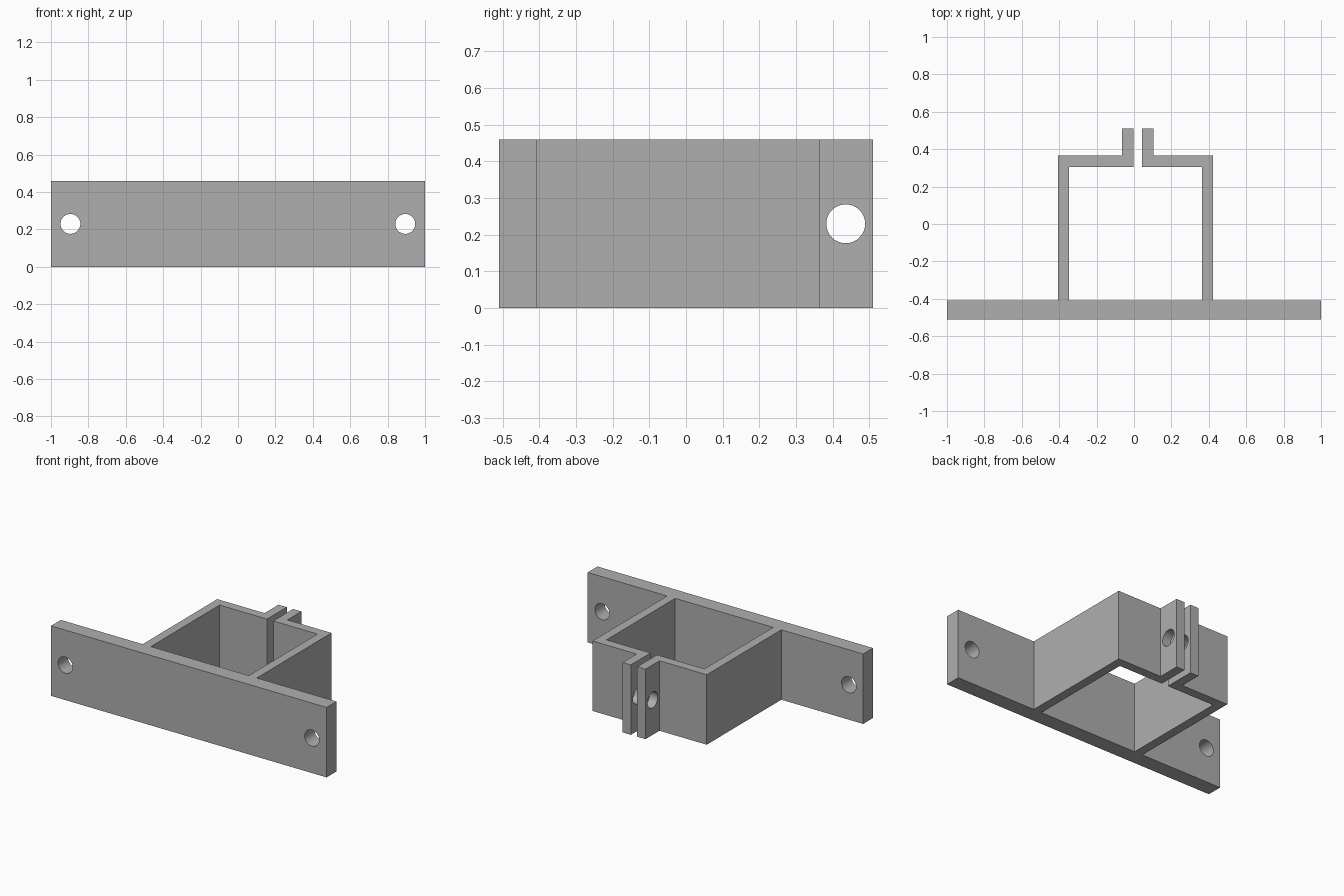
import bpy
import bmesh
import math

cube = bpy.data.objects.get("Cube")
if cube:
    bpy.data.objects.remove(cube, do_unlink=True)

HEIGHT = 0.459
HOLE_R = 0.053
FRONT, PLATE_BACK = -0.51, -0.408
WALL_IN, WALL_OUT, TAB_END = 0.305, 0.365, 0.51

grey = bpy.data.materials.new("plain grey")
grey.use_nodes = True
colour = (0.43, 0.43, 0.43, 1)
grey.diffuse_color = colour
grey.node_tree.nodes["Principled BSDF"].inputs["Base Color"].default_value = colour


def clamp_side(outer, inner, tab_outer, tab_inner):
    """Outline of one clamp arm, from the plate out to the tab and back inside."""
    return [(outer, PLATE_BACK), (outer, WALL_OUT), (tab_outer, WALL_OUT),
            (tab_outer, TAB_END), (tab_inner, TAB_END), (tab_inner, WALL_IN),
            (inner, WALL_IN), (inner, PLATE_BACK)]


def extrude_outline(name, points, height):
    bm = bmesh.new()
    face = bm.faces.new([bm.verts.new((x, y, 0)) for x, y in points])
    grown = bmesh.ops.extrude_face_region(bm, geom=[face])["geom"]
    top = [v for v in grown if isinstance(v, bmesh.types.BMVert)]
    bmesh.ops.translate(bm, verts=top, vec=(0, 0, height))
    bmesh.ops.recalc_face_normals(bm, faces=bm.faces)
    mesh = bpy.data.meshes.new(name)
    bm.to_mesh(mesh)
    bm.free()
    obj = bpy.data.objects.new(name, mesh)
    bpy.context.collection.objects.link(obj)
    return obj


def drill(body, x, y, length, rotation):
    """Cut a round bolt hole at mid height."""
    bpy.ops.mesh.primitive_cylinder_add(vertices=48, radius=HOLE_R, depth=length,
                                        location=(x, y, HEIGHT / 2), rotation=rotation)
    cutter = bpy.context.object
    cutter.name = "hole_cutter"
    cutter.hide_render = True
    mod = body.modifiers.new("bolt_hole", 'BOOLEAN')
    mod.operation = 'DIFFERENCE'
    mod.solver = 'EXACT'
    mod.object = cutter
    bpy.context.view_layer.objects.active = body
    bpy.ops.object.modifier_apply(modifier=mod.name)
    bpy.data.objects.remove(cutter, do_unlink=True)


# Mounting plate with the split square clamp, as one extruded outline
right_arm = clamp_side(-0.406, -0.347, -0.063, -0.003)
left_arm = clamp_side(0.423, 0.364, 0.103, 0.043)
plate = [(1, PLATE_BACK), (1, FRONT), (-1, FRONT), (-1, PLATE_BACK)]
bracket = extrude_outline("clamp_bracket", plate + right_arm + left_arm[::-1], HEIGHT)
bracket.data.materials.append(grey)

# Two holes through the plate, one through both tabs
for x in (-0.896, 0.894):
    drill(bracket, x, (FRONT + PLATE_BACK) / 2, 0.3, (math.pi / 2, 0, 0))
drill(bracket, 0.02, 0.436, 0.4, (0, math.pi / 2, 0))

# Round hole walls, sharp edges elsewhere
bpy.ops.object.select_all(action='DESELECT')
bracket.select_set(True)
bpy.context.view_layer.objects.active = bracket
bpy.ops.object.shade_smooth_by_angle(angle=math.radians(30))
